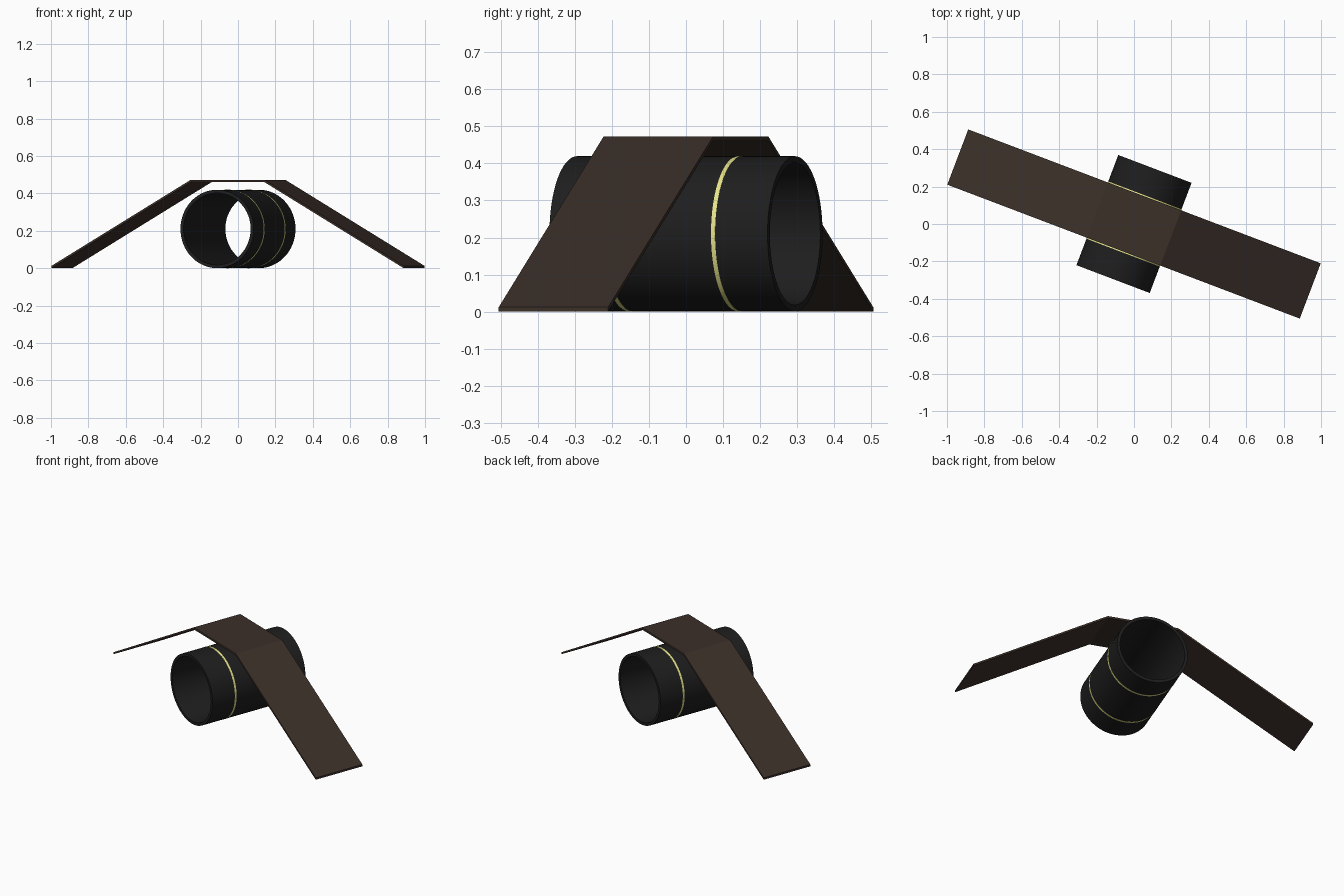
import bpy, bmesh, math

if "Cube" in bpy.data.objects:
    bpy.data.objects.remove(bpy.data.objects["Cube"])

ANGLE = math.radians(-20.8)   # the whole model is turned about z
RADIUS = 0.21


def material(name, rgb):
    m = bpy.data.materials.new(name)
    m.diffuse_color = (*rgb, 1)
    m.use_nodes = True
    m.node_tree.nodes["Principled BSDF"].inputs["Base Color"].default_value = m.diffuse_color
    return m


def finish(name, bm, mat):
    bmesh.ops.recalc_face_normals(bm, faces=bm.faces[:])
    mesh = bpy.data.meshes.new(name)
    bm.to_mesh(mesh)
    bm.free()
    obj = bpy.data.objects.new(name, mesh)
    bpy.context.collection.objects.link(obj)
    obj.rotation_euler.z = ANGLE
    mesh.materials.append(mat)
    return obj


def tube(name, outer, inner, y0, y1, mat, sides=64):
    """Hollow cylinder along local y: a rectangular section spun round."""
    bm = bmesh.new()
    section = [(outer, y0), (outer, y1), (inner, y1), (inner, y0)]
    loops = []
    for i in range(sides):
        a = 2 * math.pi * i / sides
        loops.append([bm.verts.new((r * math.cos(a), y, RADIUS + r * math.sin(a)))
                      for r, y in section])
    for i in range(sides):
        p, q = loops[i], loops[(i + 1) % sides]
        for j in range(4):
            k = (j + 1) % 4
            bm.faces.new((p[j], p[k], q[k], q[j]))
    obj = finish(name, bm, mat)
    bpy.ops.object.select_all(action='DESELECT')
    obj.select_set(True)
    bpy.context.view_layer.objects.active = obj
    bpy.ops.object.shade_smooth_by_angle(angle=math.radians(30))
    return obj


def strap(name, path, half_width, thickness, mat):
    """Flat band following an (x, z) path, with thickness measured down."""
    bm = bmesh.new()
    rows = [[bm.verts.new((x, y, z - d)) for y, d in
             ((-half_width, 0), (half_width, 0),
              (half_width, thickness), (-half_width, thickness))]
            for x, z in path]
    for p, q in zip(rows, rows[1:]):
        for j in range(4):
            k = (j + 1) % 4
            bm.faces.new((p[j], p[k], q[k], q[j]))
    bm.faces.new(rows[0])
    bm.faces.new(rows[-1])
    return finish(name, bm, mat)


black = material("black", (0.013, 0.013, 0.013))
brown = material("dark_brown", (0.045, 0.029, 0.022))
yellow = material("pale_yellow", (0.80, 0.78, 0.26))

# Open barrel
tube("barrel", RADIUS - 0.0005, 0.192, -0.315, 0.315, black)

# Thin stripes round the barrel
for side, y in (("front", -0.158), ("back", 0.158)):
    tube(side + "_stripe", RADIUS + 0.0003, RADIUS - 0.004, y - 0.006, y + 0.006, yellow)

# Bent strap over the barrel
strap("strap", [(-1.008, 0.012), (-0.21, 0.473), (0.21, 0.473), (1.008, 0.012)],
      0.158, 0.012, brown)
